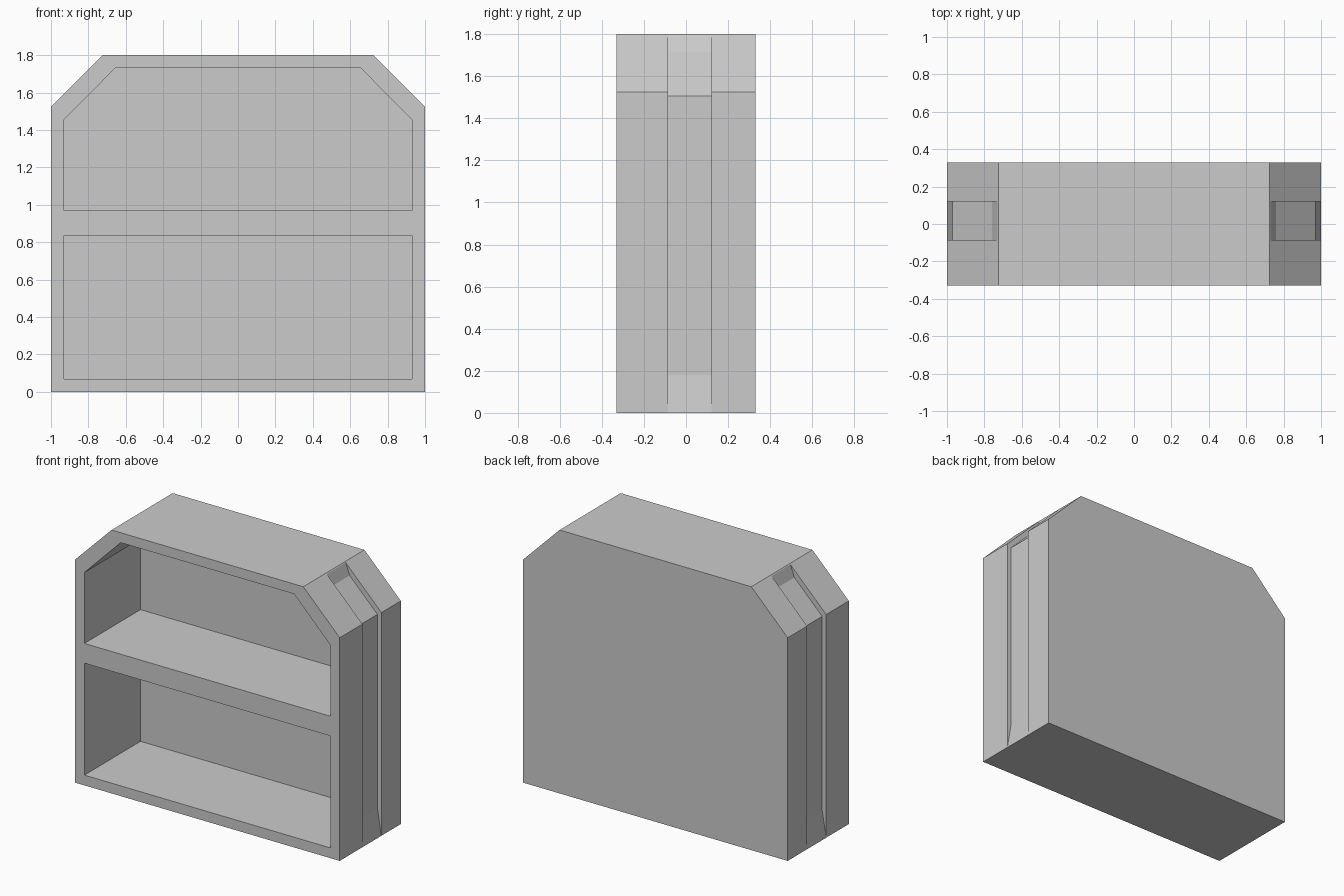
import bpy
import bmesh
from mathutils import Vector

default = bpy.data.objects.get("Cube")
if default:
    bpy.data.objects.remove(default, do_unlink=True)

grey = bpy.data.materials.new("plain_grey")
grey.use_nodes = True
colour = (0.6, 0.6, 0.6, 1)
grey.diffuse_color = colour
grey.node_tree.nodes["Principled BSDF"].inputs["Base Color"].default_value = colour


def prism(name, profile, y0, y1):
    """Extrude an (x, z) profile along y."""
    bm = bmesh.new()
    face = bm.faces.new([bm.verts.new((x, y0, z)) for x, z in profile])
    grown = bmesh.ops.extrude_face_region(bm, geom=[face])["geom"]
    moved = [v for v in grown if isinstance(v, bmesh.types.BMVert)]
    bmesh.ops.translate(bm, verts=moved, vec=Vector((0, y1 - y0, 0)))
    bmesh.ops.recalc_face_normals(bm, faces=bm.faces)
    mesh = bpy.data.meshes.new(name)
    bm.to_mesh(mesh)
    bm.free()
    mesh.materials.append(grey)
    obj = bpy.data.objects.new(name, mesh)
    bpy.context.collection.objects.link(obj)
    return obj


def mirrored(half):
    """Complete a right-hand profile with its mirror image."""
    return half + [(-x, z) for x, z in reversed(half)]


# Cabinet body with sloping shoulders
cabinet = prism("cabinet_body", mirrored([(1, 0), (1, 1.525), (0.725, 1.8)]), -0.33, 0.33)

# Two open compartments in the front
cutters = [
    prism("upper_compartment_cutter",
          mirrored([(0.93, 0.97), (0.93, 1.455), (0.655, 1.732)]), -0.5, 0.275),
    prism("lower_compartment_cutter",
          mirrored([(0.93, 0.07), (0.93, 0.835)]), -0.5, 0.275),
]

# Strap groove down each side, ramping out at both ends
groove = [(1.01, -0.06), (0.97, 0.18), (0.97, 1.505), (0.76, 1.715),
          (0.73, 1.795), (0.8, 1.9), (1.2, 1.7), (1.2, -0.06)]
for side, label in ((1, "left"), (-1, "right")):
    cutters.append(prism(label + "_groove_cutter",
                         [(side * x, z) for x, z in groove], -0.085, 0.12))

# Cut the openings, then remove the cutters
for cutter in cutters:
    cutter.hide_render = True
    cut = cabinet.modifiers.new(cutter.name, "BOOLEAN")
    cut.operation = "DIFFERENCE"
    cut.solver = "EXACT"
    cut.object = cutter
bpy.context.view_layer.objects.active = cabinet
for cutter in cutters:
    bpy.ops.object.modifier_apply(modifier=cutter.name)
    bpy.data.objects.remove(cutter, do_unlink=True)
